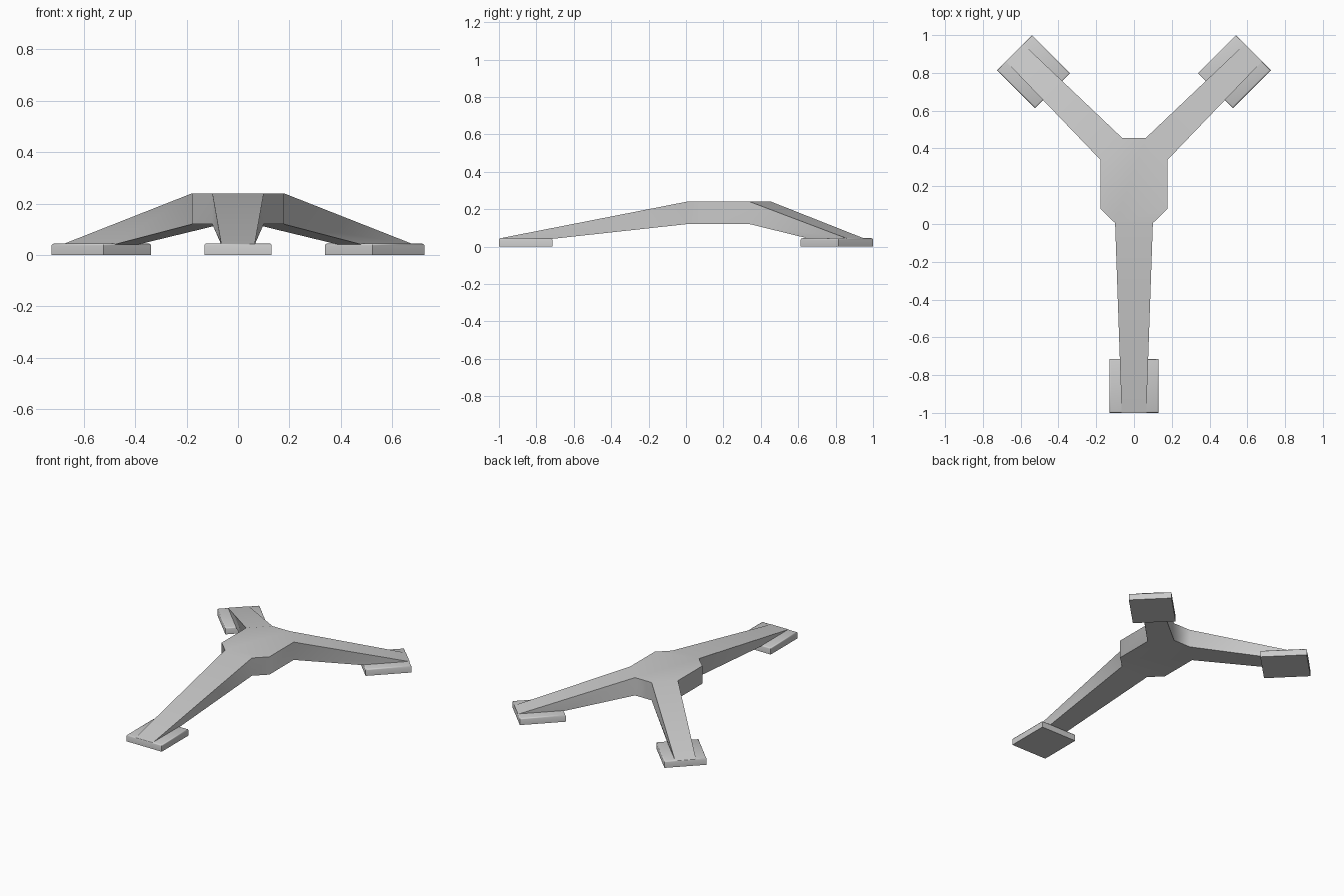
import bpy, bmesh, math
from mathutils import Vector

if "Cube" in bpy.data.objects:
    bpy.data.objects.remove(bpy.data.objects["Cube"])

Z_LOW, Z_TOP = 0.12, 0.24        # hub underside and top
FOOT_W, FOOT_L, FOOT_H = 0.262, 0.285, 0.045


def finish(name, bm, angle):
    bmesh.ops.recalc_face_normals(bm, faces=bm.faces)
    mesh = bpy.data.meshes.new(name)
    bm.to_mesh(mesh)
    bm.free()
    ob = bpy.data.objects.new(name, mesh)
    bpy.context.collection.objects.link(ob)
    bpy.ops.object.select_all(action='DESELECT')
    ob.select_set(True)
    bpy.context.view_layer.objects.active = ob
    bpy.ops.object.shade_smooth_by_angle(angle=math.radians(angle))
    return ob


# Leg name, outward direction, centre of the foot's outer edge
d = math.sqrt(0.5)
legs = [
    ("front", Vector((0, -1, 0)), Vector((0, -1, 0))),
    ("back_right", Vector((d, d, 0)), Vector((0.632, 0.907, 0))),
    ("back_left", Vector((-d, d, 0)), Vector((-0.632, 0.907, 0))),
]

# Hub: eight-sided prism
half = [(0.10, 0.005), (0.178, 0.08), (0.178, 0.34), (0.062, 0.455)]
outline = half + [(-x, y) for x, y in reversed(half)]
bm = bmesh.new()
base = bm.faces.new([bm.verts.new((x, y, Z_LOW)) for x, y in outline])
top = bmesh.ops.extrude_face_region(bm, geom=[base], use_keep_orig=True)
bmesh.ops.translate(bm, vec=(0, 0, Z_TOP - Z_LOW),
                    verts=[g for g in top['geom'] if isinstance(g, bmesh.types.BMVert)])
bmesh.ops.recalc_face_normals(bm, faces=bm.faces)

# Legs: pull three hub sides out until they lie down on the feet
for name, out, tip in legs:
    bm.normal_update()
    side_face = max(bm.faces, key=lambda f: (round(f.normal.dot(out), 2),
                                             f.calc_center_median().z))
    new = bmesh.ops.extrude_discrete_faces(bm, faces=[side_face])['faces'][0]
    across = Vector((-out.y, out.x, 0))
    centre = new.calc_center_median()
    for v in new.verts:
        sign = 1 if (v.co - centre).dot(across) > 0 else -1
        if v.co.z > centre.z:
            v.co = tip + across * sign * 0.065 + Vector((0, 0, 0.043))
        else:
            v.co = tip - out * (FOOT_L - 0.01) + across * sign * 0.065 + Vector((0, 0, 0.04))
finish("hub_and_legs", bm, 50)

# Feet: flat pads with softened top edges
for name, out, tip in legs:
    bm = bmesh.new()
    bmesh.ops.create_cube(bm, size=1)
    bmesh.ops.scale(bm, vec=(FOOT_W, FOOT_L, FOOT_H), verts=bm.verts)
    rim = [e for e in bm.edges if all(v.co.z > 0 for v in e.verts)]
    bmesh.ops.bevel(bm, geom=rim, offset=0.008, segments=2, profile=0.5, affect='EDGES')
    foot = finish(name + "_foot", bm, 50)
    foot.location = tip - out * FOOT_L / 2 + Vector((0, 0, FOOT_H / 2))
    foot.rotation_euler.z = math.atan2(out.y, out.x) - math.pi / 2
